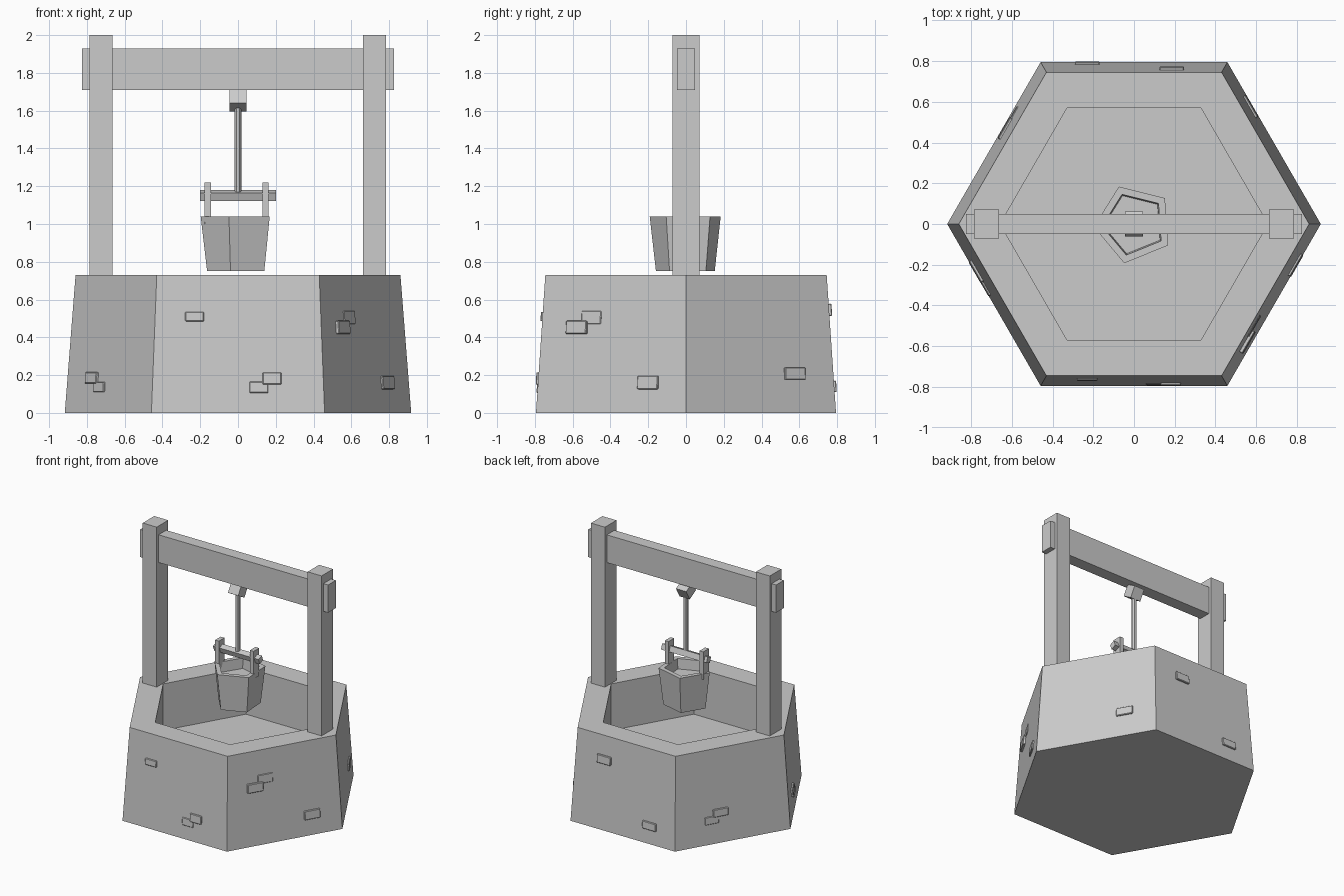
import bpy, bmesh
from math import sin, cos, pi, radians, atan
from mathutils import Matrix, Vector

cube = bpy.data.objects.get("Cube")
if cube:
    bpy.data.objects.remove(cube, do_unlink=True)

grey = bpy.data.materials.new("plain_grey")
grey.use_nodes = True
grey.diffuse_color = (0.6, 0.6, 0.6, 1)
grey.node_tree.nodes["Principled BSDF"].inputs["Base Color"].default_value = (0.6, 0.6, 0.6, 1)


def finish(name, bm):
    bmesh.ops.recalc_face_normals(bm, faces=bm.faces)
    mesh = bpy.data.meshes.new(name)
    bm.to_mesh(mesh)
    bm.free()
    mesh.materials.append(grey)
    obj = bpy.data.objects.new(name, mesh)
    bpy.context.collection.objects.link(obj)
    return obj


def box(name, size, matrix):
    bm = bmesh.new()
    bmesh.ops.create_cube(bm, size=1, matrix=matrix @ Matrix.Diagonal((*size, 1)))
    return finish(name, bm)


def lathe(name, sides, start, profile):
    """Closed polygonal body: rings of (radius, height) joined in order."""
    bm = bmesh.new()
    rings = []
    for r, z in profile:
        angles = [start + 2 * pi * i / sides for i in range(sides)]
        rings.append([bm.verts.new((r * cos(a), r * sin(a), z)) for a in angles])
    for low, high in zip(rings, rings[1:]):
        for i in range(sides):
            j = (i + 1) % sides
            bm.faces.new((low[i], low[j], high[j], high[i]))
    bm.faces.new(rings[0])
    bm.faces.new(rings[-1])
    return finish(name, bm)


def at(x, y, z, tilt=0):
    return Matrix.Translation((x, y, z)) @ Matrix.Rotation(radians(tilt), 4, 'X')


# Stone basin with a sunken floor
lathe("well_basin", 6, 0, [(0.917, 0), (0.86, 0.73), (0.657, 0.73), (0.657, 0.36)])

# Timber frame
for side, x in (("left", 0.723), ("right", -0.725)):
    box(side + "_post", (0.123, 0.144, 1.30), at(x, 0, 1.35))
box("cross_beam", (1.65, 0.096, 0.22), at(0, 0, 1.82))

# Rope and its knot block under the beam
box("rope_knot", (0.09, 0.09, 0.09), at(0, 0, 1.657, -30))
lathe("rope", 6, 0, [(0.018, 1.15), (0.018, 1.64)])

# Five-sided bucket with handle
lathe("bucket", 5, radians(-104), [(0.164, 0.75), (0.198, 1.04), (0.157, 1.04), (0.15, 0.96)])
box("bucket_handle", (0.4, 0.045, 0.045), at(0, 0, 1.15, 20))
for side, x in (("left", 0.145), ("right", -0.16)):
    box(side + "_bucket_upright", (0.033, 0.07, 0.22), at(x, 0, 1.11))

# Raised stones: wall direction, then (offset along wall, height, width, tall, relief)
stones = {
    -90: [(-0.23, 0.51, 0.1, 0.05, 0.01), (0.11, 0.135, 0.1, 0.06, 0.005),
          (0.18, 0.182, 0.1, 0.065, 0.012)],
    -30: [(-0.223, 0.452, 0.125, 0.07, 0.018), (-0.139, 0.505, 0.12, 0.07, 0.005),
          (0.222, 0.16, 0.125, 0.07, 0.012)],
    30: [(0.213, 0.208, 0.125, 0.065, 0.012)],
    90: [(-0.185, 0.545, 0.12, 0.065, 0.015), (0.23, 0.14, 0.12, 0.06, 0.012)],
    150: [(-0.09, 0.235, 0.12, 0.06, 0.012), (-0.16, 0.185, 0.11, 0.06, 0.005)],
    -150: [(-0.186, 0.185, 0.12, 0.06, 0.014), (-0.104, 0.137, 0.11, 0.055, 0.01)],
}
slope = atan(0.05 / 0.73)
for angle, group in stones.items():
    for n, (t, z, wide, tall, relief) in enumerate(group):
        wall = 0.794 - 0.068 * z
        place = (Matrix.Rotation(radians(angle), 4, 'Z')
                 @ Matrix.Translation((wall, t, z))
                 @ Matrix.Rotation(-slope, 4, 'Y'))
        stone = box(f"wall_stone_{angle % 360}_{n + 1}", (0.06, wide, tall),
                    place @ Matrix.Translation((relief - 0.03, 0, 0)))
        bevel = stone.modifiers.new("chipped_edges", 'BEVEL')
        bevel.width = 0.004
        bevel.segments = 1
